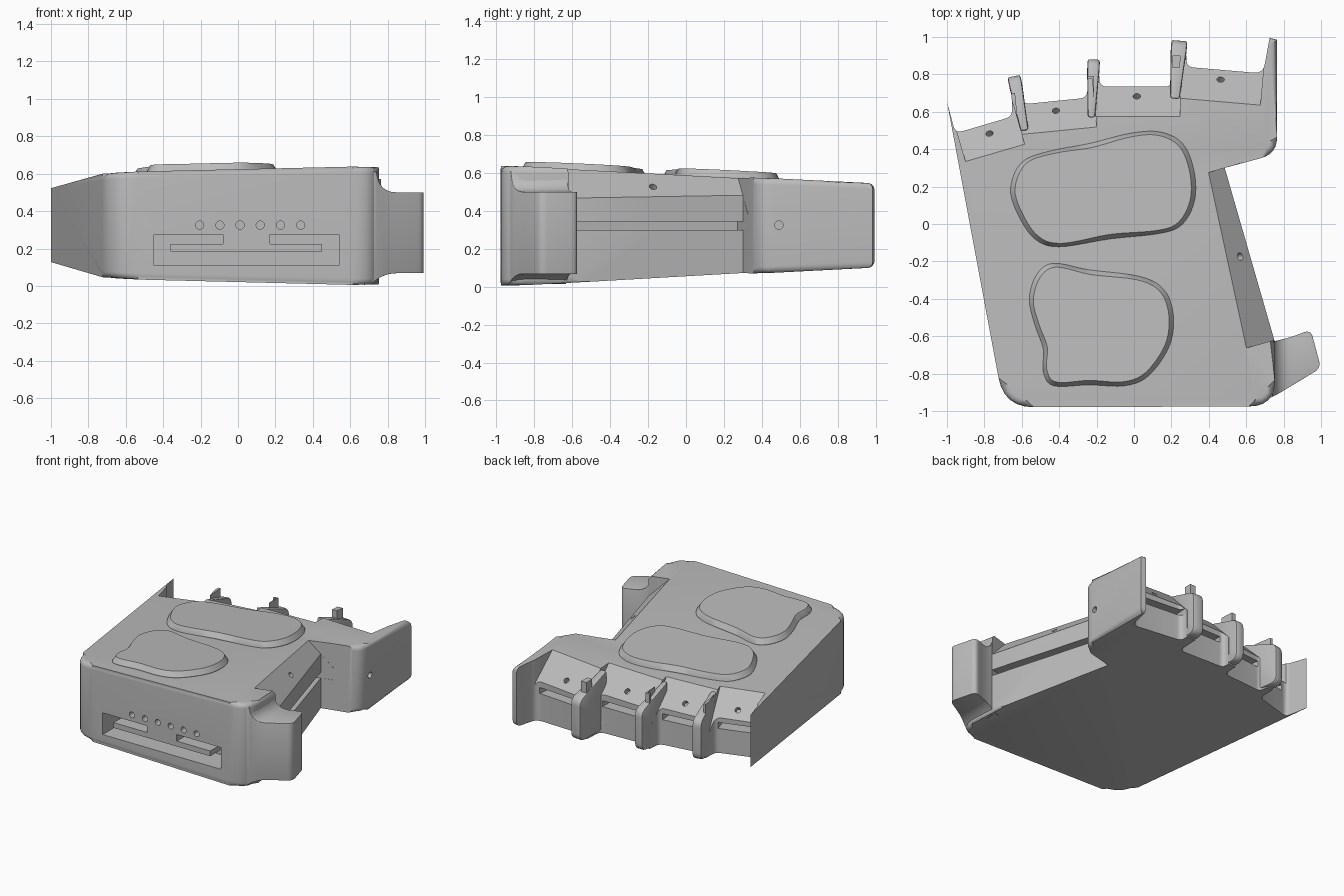
import bpy, bmesh, math
from mathutils import Vector

if "Cube" in bpy.data.objects:
    bpy.data.objects.remove(bpy.data.objects["Cube"], do_unlink=True)

grey = bpy.data.materials.new("plain grey")
grey.use_nodes = True
grey.diffuse_color = (0.5, 0.5, 0.5, 1)
grey.node_tree.nodes["Principled BSDF"].inputs["Base Color"].default_value = (0.5, 0.5, 0.5, 1)


# Tilted planes that bound the wedge-shaped case
def top(x, y):
    return 0.64 + 0.023 * (x - 0.7) - 0.048 * (y + 0.98)


def bottom(x, y):
    return 0.003 - 0.025 * (x - 0.7) + 0.05 * (y + 0.98)


def make(name, bm):
    bmesh.ops.recalc_face_normals(bm, faces=bm.faces[:])
    mesh = bpy.data.meshes.new(name)
    bm.to_mesh(mesh)
    bm.free()
    mesh.materials.append(grey)
    ob = bpy.data.objects.new(name, mesh)
    bpy.context.collection.objects.link(ob)
    return ob


def loft(loops):
    """Solid through a stack of equal-length loops."""
    bm = bmesh.new()
    rings = [[bm.verts.new(p) for p in loop] for loop in loops]
    n = len(rings[0])
    for a, b in zip(rings, rings[1:]):
        for i in range(n):
            j = (i + 1) % n
            bm.faces.new((a[i], a[j], b[j], b[i]))
    bm.faces.new(rings[0][::-1])
    bm.faces.new(rings[-1])
    return bm


def rounded(points, steps=6):
    """Plan outline; a third value on a point rounds that corner."""
    out = []
    for i, p in enumerate(points):
        c = Vector(p[:2])
        if len(p) == 2:
            out.append(c)
            continue
        a = c + (Vector(points[i - 1][:2]) - c).normalized() * p[2]
        b = c + (Vector(points[(i + 1) % len(points)][:2]) - c).normalized() * p[2]
        for k in range(steps + 1):
            t = k / steps
            out.append(a * (1 - t) ** 2 + c * 2 * t * (1 - t) + b * t * t)
    return out


def smooth_loop(points, steps=5):
    """Closed Catmull-Rom curve."""
    pts = [Vector(p) for p in points]
    n, out = len(pts), []
    for i in range(n):
        a, b, c, d = (pts[(i + k) % n] for k in (-1, 0, 1, 2))
        for k in range(steps):
            t = k / steps
            out.append(0.5 * (2 * b + (c - a) * t + (2 * a - 5 * b + 4 * c - d) * t * t
                              + (3 * b - a - 3 * c + d) * t ** 3))
    return out


def hull(points):
    bm = bmesh.new()
    bmesh.ops.convex_hull(bm, input=[bm.verts.new(p) for p in points])
    return bm


def rod(center, axis, radius=0.022, depth=0.16):
    bm = bmesh.new()
    bmesh.ops.create_cone(bm, cap_ends=True, segments=20, radius1=radius, radius2=radius, depth=depth)
    bm.transform(Vector(axis).to_track_quat('Z', 'Y').to_matrix().to_4x4())
    bmesh.ops.translate(bm, verts=bm.verts, vec=center)
    return bm


def apply_modifiers(ob):
    bpy.context.view_layer.objects.active = ob
    for m in list(ob.modifiers):
        bpy.ops.object.modifier_apply(modifier=m.name)


def boolean(ob, bm, operation='DIFFERENCE'):
    tool = make("cutter", bm)
    tool.hide_render = True
    m = ob.modifiers.new("cut", 'BOOLEAN')
    m.operation, m.solver, m.object = operation, 'EXACT', tool
    apply_modifiers(ob)
    bpy.data.objects.remove(tool, do_unlink=True)


# Case outline, counter-clockwise from the front right, with fin roots at the back
plan = rounded([
    (-0.695, -0.98, 0.16), (0.755, -0.975, 0.14), (0.75, -0.62), (0.485, 0.30),
    (0.765, 0.375, 0.09), (0.765, 0.985), (0.725, 0.995), (0.69, 0.805, 0.05),
    (0.28, 0.84, 0.04), (0.28, 0.90), (0.205, 0.90), (0.205, 0.735, 0.04),
    (-0.185, 0.735, 0.04), (-0.185, 0.79), (-0.248, 0.79), (-0.25, 0.675, 0.04),
    (-0.595, 0.64, 0.04), (-0.60, 0.70), (-0.655, 0.70), (-0.65, 0.575, 0.04),
    (-0.955, 0.485, 0.04), (-1.0, 0.655)])
bm = loft([[(p.x, p.y, f(p.x, p.y)) for p in plan] for f in (bottom, top)])

# Soften the front rim and the rim of the back right block
rim = []
for e in bm.edges:
    a, b = (v.co for v in e.verts)
    m = (a + b) / 2
    if abs(a.z - b.z) < 0.2 and (m.y < -0.7 or (m.x > 0.55 and m.y > 0.3 and min(a.x, b.x) > 0.7)):
        rim.append(e)
bmesh.ops.bevel(bm, geom=rim, offset=0.035, segments=4, profile=0.5, affect='EDGES', clamp_overlap=False)
case = make("case", bm)

# Finger and thumb keys: start, end, chamfer widths, slot inset at both ends
keys = [((0.69, 0.805), (0.245, 0.843), 0.17, 0.17, 0.03),
        ((0.245, 0.735), (-0.215, 0.735), 0.16, 0.16, 0.06),
        ((-0.215, 0.678), (-0.63, 0.637), 0.16, 0.16, 0.06),
        ((-0.63, 0.58), (-0.945, 0.488), 0.16, 0.16, 0.04),
        ((0.75, -0.62), (0.485, 0.30), 0.155, 0.09, 0.0)]
for start, end, w0, w1, inset in keys:
    a, b = Vector(start), Vector(end)
    d = (b - a).normalized()
    n = Vector((d.y, -d.x))
    wedge, slot = [], []
    for p, w, s in ((a, w0, 1), (b, w1, -1)):
        zt = top(*(p - n * w))
        for off, z in ((-w - 0.05, zt + 0.05), (0.1, zt - w - 0.1), (0.1, zt + 0.05)):
            wedge.append((*(p + n * off), z))
        for off in (-0.1, 0.1):
            for z in (0.30, 0.345):
                slot.append((*(p + d * s * inset + n * off), z))
    w = (w0 + w1) / 2
    hole = (a + b) / 2 - n * 0.052
    hole_z = top(*((a + b) / 2 - n * w)) - w + 0.052
    boolean(case, hull(wedge))
    boolean(case, hull(slot))
    boolean(case, rod((*hole, hole_z), (n.x, n.y, 1), 0.02, 0.08))

# Front socket with an inverted T tongue, row of lamp holes, side hole
socket = [(-0.45, 0.11), (0.54, 0.11), (0.54, 0.275), (0.17, 0.275), (0.17, 0.225), (0.45, 0.225),
          (0.45, 0.185), (-0.36, 0.185), (-0.36, 0.225), (-0.08, 0.225), (-0.08, 0.275), (-0.45, 0.275)]
boolean(case, loft([[(x, y, z) for x, z in socket] for y in (-1.1, -0.78)]))
for i in range(6):
    boolean(case, rod((-0.205 + 0.108 * i, -0.98, 0.325), (0, 1, 0)))
boolean(case, rod((0.765, 0.49, 0.325), (1, 0, 0)))

# Finger dividers with sloping tops
for name, base, tip, width in (("left_divider", (-0.585, 0.50), (-0.642, 0.79), 0.07),
                               ("middle_divider", (-0.228, 0.57), (-0.215, 0.88), 0.066),
                               ("right_divider", (0.218, 0.67), (0.243, 0.98), 0.085)):
    a, b = Vector(base), Vector(tip)
    d = (b - a).normalized()
    side = Vector((d.y, -d.x))
    length = (b - a).length
    low = bottom(*b) + 0.005
    profile = rounded([(0, bottom(*a) + 0.02), (length, low, 0.06),
                       (length, 0.43, 0.05), (0, top(*a) - 0.004)])
    loops = []
    for s in (-0.5, 0.5):
        loops.append([(*(a + d * q.x + side * s * width * (0.6 + 0.4 * min(1, q.x / length * 1.6))), q.y)
                      for q in profile])
    divider = make(name, loft(loops))
    m = divider.modifiers.new("soft", 'BEVEL')
    m.width, m.segments, m.limit_method, m.angle_limit = 0.012, 2, 'ANGLE', math.radians(50)
    apply_modifiers(divider)

# Thumb rest on the front right corner, flared into the case
rest_plan = rounded([(0.68, -0.95), (0.76, -0.915, 0.03), (1.0, -0.77, 0.04), (0.945, -0.565, 0.04),
                     (0.84, -0.605, 0.05), (0.74, -0.63), (0.68, -0.64)])
rest = make("thumb_rest", loft([[(p.x, p.y, z) for p in rest_plan] for z in (-0.1, 0.8)]))
flare = rounded([(0.6, 0.02), (0.715, 0.015), (0.79, 0.068, 0.06), (1.1, 0.068),
                 (1.1, 0.5), (0.76, 0.5, 0.09), (0.74, 0.61), (0.6, 0.615)])
boolean(rest, loft([[(p.x, y, p.y) for p in flare] for y in (-1.1, -0.4)]), 'INTERSECT')
m = rest.modifiers.new("soft", 'BEVEL')
m.width, m.segments, m.limit_method, m.angle_limit = 0.014, 3, 'ANGLE', math.radians(45)
apply_modifiers(rest)

# Raised palm pads
pads = {
    "back_palm_pad": [(-.66, .19), (-.60, .33), (-.45, .39), (-.24, .43), (-.02, .485), (.14, .492),
                      (.26, .43), (.32, .29), (.325, .13), (.26, 0), (.14, -.05), (-.13, -.08),
                      (-.40, -.122), (-.53, -.08), (-.62, .05)],
    "front_palm_pad": [(-.56, -.40), (-.52, -.27), (-.43, -.21), (-.24, -.245), (.03, -.28), (.16, -.35),
                       (.21, -.485), (.19, -.65), (.08, -.81), (-.05, -.865), (-.24, -.86), (-.43, -.865),
                       (-.485, -.79), (-.485, -.67), (-.53, -.54)]}
for name, points in pads.items():
    edge = smooth_loop(points)
    center = sum(edge, Vector((0, 0))) / len(edge)
    loops = []
    for inset, h in ((0, -0.02), (0, 0.006), (0.024, 0.042)):
        ring = [p + (center - p).normalized() * inset for p in edge]
        loops.append([(p.x, p.y, top(p.x, p.y) + h) for p in ring])
    make(name, loft(loops))

# Smooth shading with sharp creases
for ob in bpy.context.collection.objects:
    if ob.type == 'MESH' and ob.data.materials and ob.data.materials[0] == grey:
        bpy.ops.object.select_all(action='DESELECT')
        ob.select_set(True)
        bpy.context.view_layer.objects.active = ob
        bpy.ops.object.shade_smooth_by_angle(angle=math.radians(30))
